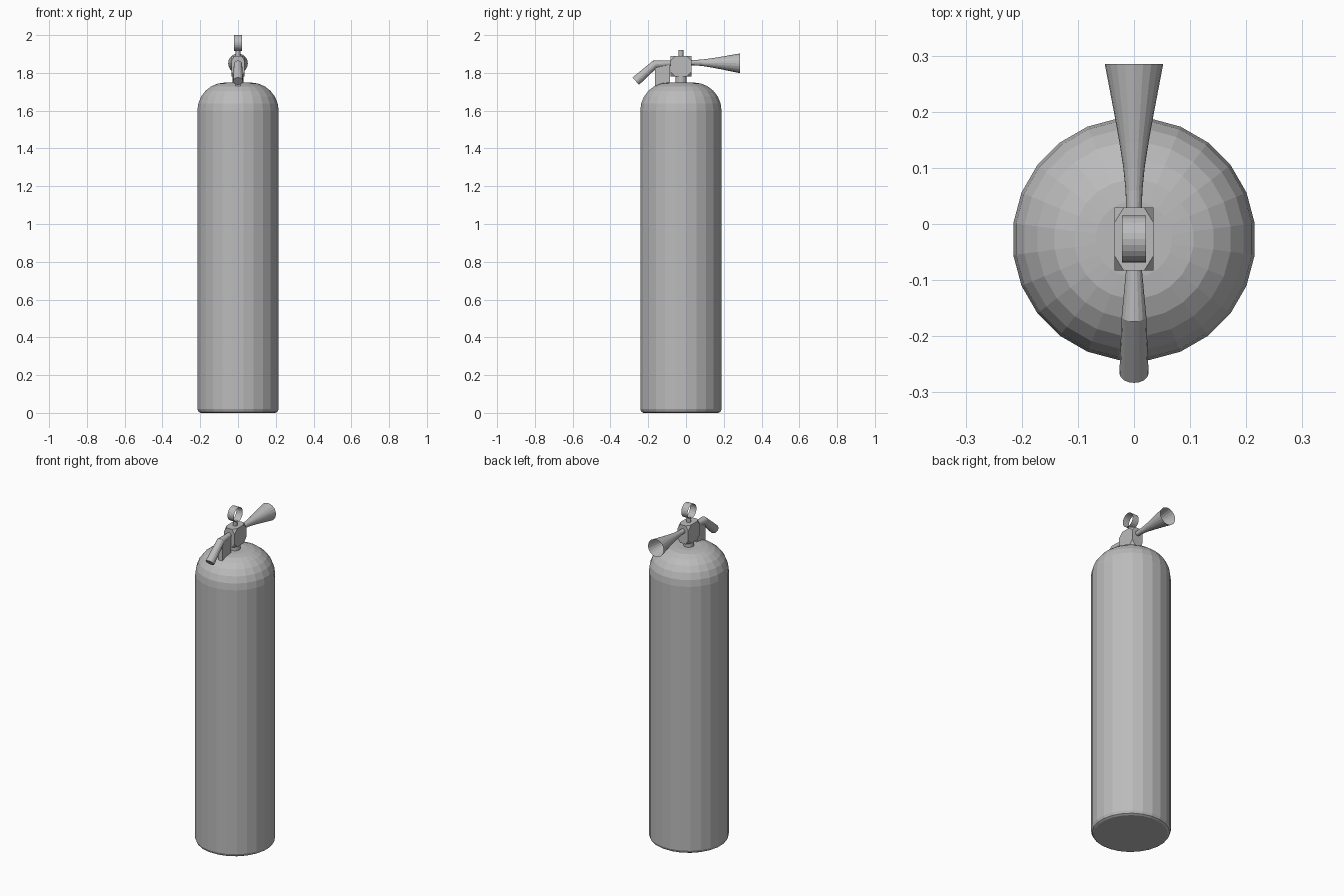
import bpy, bmesh, math
from mathutils import Vector, Matrix

if "Cube" in bpy.data.objects:
    bpy.data.objects.remove(bpy.data.objects["Cube"], do_unlink=True)

AXIS_Y = -0.027  # the bottle axis sits slightly toward the front

grey = bpy.data.materials.new("plain grey")
grey.use_nodes = True
grey.diffuse_color = (0.5, 0.5, 0.5, 1)
grey.node_tree.nodes["Principled BSDF"].inputs["Base Color"].default_value = (0.5, 0.5, 0.5, 1)


def finish(name, bm, fix_normals=True):
    if fix_normals:
        bmesh.ops.recalc_face_normals(bm, faces=bm.faces)
    mesh = bpy.data.meshes.new(name)
    bm.to_mesh(mesh)
    bm.free()
    mesh.materials.append(grey)
    obj = bpy.data.objects.new(name, mesh)
    bpy.context.collection.objects.link(obj)
    return obj


def tube(name, stations, sides, caps=(True, True), phase=0.0):
    """Skin round sections; each station is (centre, section normal, radius)."""
    bm = bmesh.new()
    rings = []
    for centre, normal, radius in stations:
        n = Vector(normal).normalized()
        u = Vector((1, 0, 0)) if abs(n.x) < 0.9 else Vector((0, 1, 0))
        v = n.cross(u)
        angles = [2 * math.pi * i / sides + phase for i in range(sides)]
        rings.append([bm.verts.new(Vector(centre) + radius * (u * math.cos(a) + v * math.sin(a)))
                      for a in angles])
    for a, b in zip(rings, rings[1:]):
        for i in range(sides):
            j = (i + 1) % sides
            bm.faces.new((a[i], a[j], b[j], b[i]))
    if caps[0]:
        bm.faces.new(rings[0][::-1])
    if caps[1]:
        bm.faces.new(rings[-1])
    return finish(name, bm, all(caps))


def upright(name, profile, sides, phase=0.0):
    return tube(name, [((0, AXIS_Y, z), (0, 0, 1), r) for r, z in profile], sides, phase=phase)


# Bottle: rounded foot, straight wall and domed shoulder
dome_r, shoulder_z, flat_r = 0.149, 1.60, 0.068
profile = [(0.200, 0), (0.211, 0.006), (0.217, 0.02)]
for i in range(7):
    a = math.radians(15 * i)
    profile.append((flat_r + dome_r * math.cos(a), shoulder_z + dome_r * math.sin(a)))
upright("bottle", profile, 24, math.radians(7.5))

# Neck and gauge stem
upright("neck", [(0.029, 1.74), (0.029, 1.79)], 16)
upright("gauge_stem", [(0.013, 1.88), (0.013, 1.92)], 12)

# Valve block: box with its corners cut off
bm = bmesh.new()
for axis in range(3):
    for s in range(8):
        p = [1 if s >> k & 1 else -1 for k in range(3)]
        p[axis] *= 0.52
        bm.verts.new((p[0] * 0.035, AXIS_Y + p[1] * 0.056, 1.835 + p[2] * 0.055))
bmesh.ops.convex_hull(bm, input=bm.verts)
bmesh.ops.dissolve_limit(bm, angle_limit=0.02, verts=bm.verts, edges=bm.edges)
finish("valve_block", bm)

# Gauge: thin open ring
tube("gauge_ring", [((x, AXIS_Y, 1.958), (1, 0, 0), 0.042) for x in (-0.021, 0.021)],
     24, caps=(False, False))

# Discharge horn: flared and open at the back
horn = [(0.025, 0.014), (0.06, 0.015), (0.10, 0.019), (0.145, 0.026), (0.19, 0.034), (0.285, 0.052)]
tube("horn", [((0, y, 1.855 - 0.015 * y), (0, 1, 0), r) for y, r in horn],
     20, caps=(True, False))

# Bent handle
tube("handle", [((0, -0.08, 1.852), (0, -1, 0), 0.014),
                ((0, -0.165, 1.845), (0, -1, -0.45), 0.022),
                ((0, -0.266, 1.756), (0, -0.75, -0.66), 0.026)], 16)

# Bracket between handle and shoulder
bm = bmesh.new()
bmesh.ops.create_cube(bm, size=1, matrix=Matrix.Translation((0, -0.125, 1.785))
                      @ Matrix.Diagonal((0.024, 0.08, 0.13, 1)))
finish("handle_bracket", bm)
